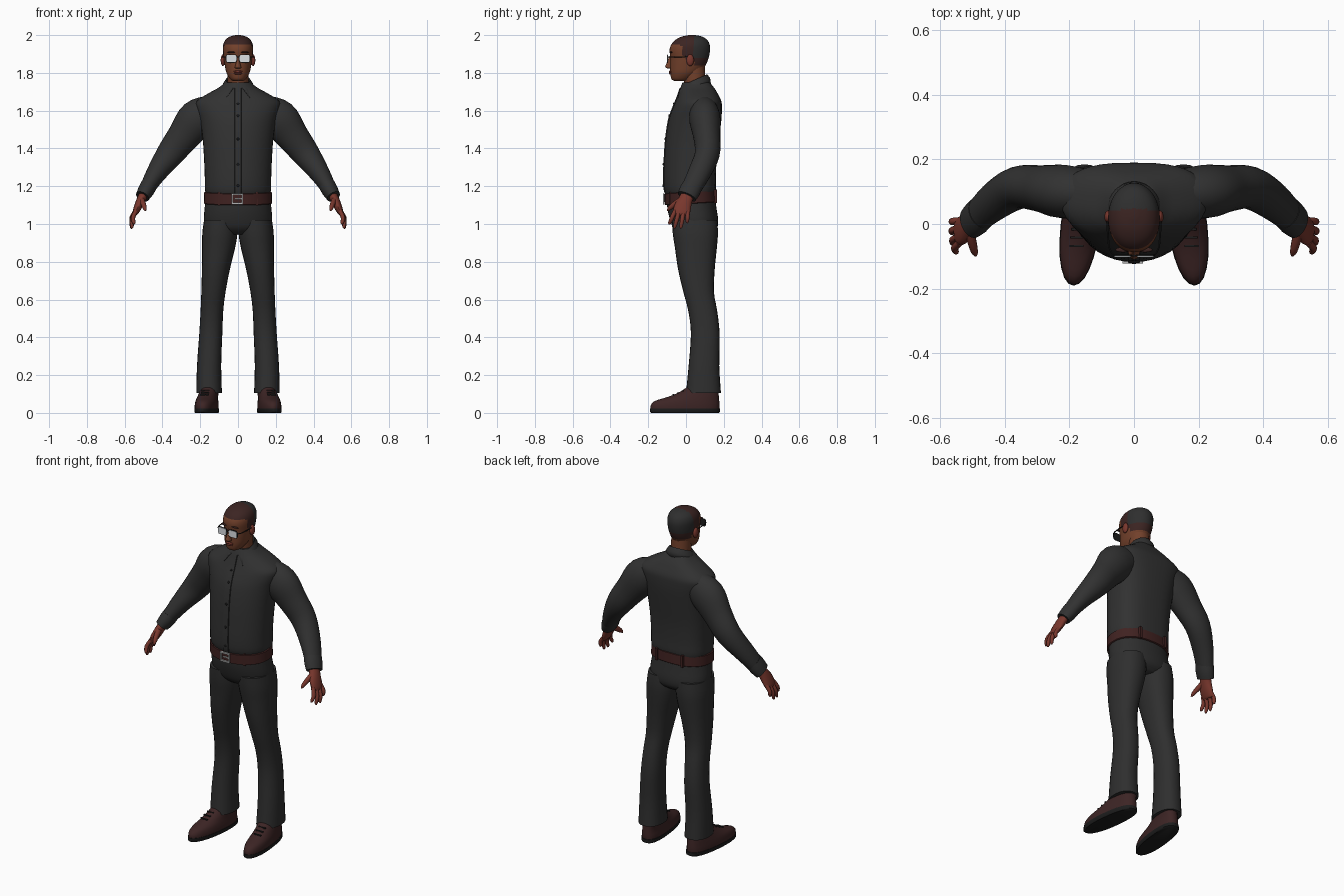
import bpy, bmesh, math
from mathutils import Vector

cube = bpy.data.objects.get("Cube")
if cube:
    bpy.data.objects.remove(cube, do_unlink=True)


def material(name, r, g, b):
    m = bpy.data.materials.new(name)
    m.use_nodes = True
    m.diffuse_color = (r, g, b, 1)
    bsdf = m.node_tree.nodes["Principled BSDF"]
    bsdf.inputs["Base Color"].default_value = (r, g, b, 1)
    bsdf.inputs["Roughness"].default_value = 0.8
    return m


SHIRT = material("charcoal shirt", 0.031, 0.031, 0.031)
TROUSER = material("dark grey cloth", 0.028, 0.028, 0.028)
FACE = material("brown skin", 0.17, 0.052, 0.024)
HAND = material("reddish brown skin", 0.19, 0.038, 0.026)
HAIR = material("dark brown hair", 0.045, 0.018, 0.016)
SHOE = material("dark brown leather", 0.046, 0.018, 0.018)
BELT = material("red brown leather", 0.052, 0.016, 0.015)
METAL = material("silver metal", 0.45, 0.45, 0.45)
LENS = material("pale lens", 0.72, 0.75, 0.78)
BLACK = material("black rubber", 0.012, 0.012, 0.012)


def finish(name, bm, mats, mirror=False, angle=45):
    bmesh.ops.recalc_face_normals(bm, faces=bm.faces)
    me = bpy.data.meshes.new(name)
    bm.to_mesh(me)
    bm.free()
    for m in mats:
        me.materials.append(m)
    for p in me.polygons:
        p.use_smooth = True
    me.set_sharp_from_angle(angle=math.radians(angle))
    ob = bpy.data.objects.new(name, me)
    bpy.context.collection.objects.link(ob)
    if mirror:
        ob.modifiers.new("Mirror", "MIRROR")
    return ob


def dense(rows, k):
    """Smoothly interpolate section rows (x, y, z, half width, half depth)."""
    v = [Vector(r) for r in rows]
    out = []
    for i in range(len(v) - 1):
        p0, p1, p2, p3 = v[max(i - 1, 0)], v[i], v[i + 1], v[min(i + 2, len(v) - 1)]
        for j in range(k):
            t = j / k
            out.append(p1 + (p2 - p0) * (t / 2) + (2 * p0 - 5 * p1 + 4 * p2 - p3) * (t * t / 2)
                       + (3 * p1 - p0 - 3 * p2 + p3) * (t ** 3 / 2))
    return out + [v[-1]]


def loft(name, rows, mats, n=24, k=3, flat=True, back=2, front=2, mirror=False, warp=None, rule=None):
    """Skin sections: level ones when flat, otherwise square to the path."""
    rows = dense(rows, k)
    bm = bmesh.new()
    rings = []
    for i, r in enumerate(rows):
        u, v = Vector((1, 0, 0)), Vector((0, 1, 0))
        if not flat:
            t = (rows[min(i + 1, len(rows) - 1)] - rows[max(i - 1, 0)]).to_3d().normalized()
            u = t.cross(v).normalized()
            v = t.cross(u) * (1 if t.cross(u).y > 0 else -1)
        ring = []
        for j in range(n):
            c, s = math.cos(math.tau * j / n), math.sin(math.tau * j / n)
            e = 2 / (back if s > 0 else front)
            co = Vector(r[:3]) + u * (r[3] * math.copysign(abs(c) ** e, c)) \
                + v * (r[4] * math.copysign(abs(s) ** e, s))
            ring.append(bm.verts.new(warp(co) if warp else co))
        rings.append(ring)
    for a, b in zip(rings, rings[1:]):
        for j in range(n):
            bm.faces.new((a[j], a[(j + 1) % n], b[(j + 1) % n], b[j]))
    bm.faces.new(rings[0])
    bm.faces.new(rings[-1])
    if rule:
        for f in bm.faces:
            f.material_index = rule(f.calc_center_median())
    return finish(name, bm, mats, mirror)


def span(z, y0, y1, rx, x=0):
    """Level section reaching from y0 to y1."""
    return (x, (y0 + y1) / 2, z, rx, (y1 - y0) / 2)


def box(name, loc, size, mat, mirror=False, bevel=0.0):
    bm = bmesh.new()
    bmesh.ops.create_cube(bm, size=1)
    for v in bm.verts:
        v.co = Vector(loc) + Vector(a * b for a, b in zip(v.co, size))
    if bevel:
        edges = [e for e in bm.edges if abs((e.verts[0].co - e.verts[1].co).y) > size[1] / 2]
        bmesh.ops.bevel(bm, geom=edges, offset=bevel, segments=3, affect="EDGES", profile=0.5)
    return finish(name, bm, [mat], mirror, 30)


def ball(name, loc, size, mat, mirror=False):
    bm = bmesh.new()
    bmesh.ops.create_uvsphere(bm, u_segments=14, v_segments=10, radius=1)
    for v in bm.verts:
        v.co = Vector(loc) + Vector(a * b for a, b in zip(v.co, size))
    return finish(name, bm, [mat], mirror)


# Shirt body
torso = [span(1.155, -.105, .15, .168), span(1.185, -.115, .158, .175), span(1.25, -.118, .158, .176),
         span(1.35, -.114, .163, .18), span(1.45, -.107, .175, .187), span(1.55, -.092, .187, .202),
         span(1.61, -.072, .19, .22), span(1.65, -.055, .187, .22), span(1.69, -.04, .168, .16),
         span(1.72, -.03, .15, .105), span(1.75, -.018, .125, .068)]
loft("shirt_body", torso, [SHIRT], n=36, back=2.8)

# Button strip follows the chest line
bm = bmesh.new()
last = None
for r in dense(torso, 3)[1:-3]:
    y = r[1] - r[4] - .004
    pair = [bm.verts.new((x, y + d, r[2])) for x, d in ((-.019, .008), (-.017, 0), (.017, 0), (.019, .008))]
    if last:
        for j in range(3):
            bm.faces.new((last[j], last[j + 1], pair[j + 1], pair[j]))
    last = pair
finish("shirt_placket", bm, [SHIRT], angle=25)
for i, r in enumerate(dense(torso, 3)[4:23:4]):
    ball(f"shirt_button_{i + 1}", (0, r[1] - r[4] - .004, r[2]), (.007, .004, .007), BLACK)

# Folded collar, open at the front with hanging points
bm = bmesh.new()
cols = []
steps = 28
for i in range(steps + 1):
    t = -1 + 2 * i / steps
    fall = max(0, abs(t) - .55) / .45
    a, b = math.radians(168) * t, math.radians(142) * t
    y = .045 + .068 * math.cos(a)
    top = Vector((.064 * math.sin(a), y, 1.74 + .44 * y))
    y2 = .045 + (.085 + .025 * fall) * math.cos(b)
    low = Vector(((.088 + .02 * fall) * math.sin(b), y2, top.z - .055 - .018 * fall))
    stand = Vector((top.x * .93, .045 + (top.y - .045) * .93, top.z - .05))
    mid = top.lerp(low, .35) + Vector((math.sin(b), math.cos(b), 0)) * .006
    cols.append([bm.verts.new(p) for p in (stand, top, mid, low)])
for a, b in zip(cols, cols[1:]):
    for j in range(3):
        bm.faces.new((a[j], b[j], b[j + 1], a[j + 1]))
collar = finish("shirt_collar", bm, [SHIRT], angle=50)
solid = collar.modifiers.new("Thickness", "SOLIDIFY")
solid.thickness, solid.offset = .006, 0

# Sleeves and cuffs
loft("sleeves", [(.13, .095, 1.60, .085, .07), (.215, .10, 1.555, .104, .083), (.288, .11, 1.465, .086, .072),
                 (.36, .112, 1.37, .073, .066), (.435, .068, 1.265, .053, .06), (.497, .012, 1.16, .036, .05)],
     [SHIRT], k=4, flat=False, mirror=True)
loft("cuffs", [(.472, .036, 1.205, .044, .054), (.488, .02, 1.175, .043, .056), (.506, .004, 1.145, .037, .052)],
     [SHIRT], k=2, flat=False, mirror=True)

# Hands
loft("palms", [(.494, .015, 1.165, .023, .036), (.512, -.002, 1.13, .024, .037), (.53, -.018, 1.09, .021, .045),
               (.546, -.024, 1.055, .014, .043), (.549, -.025, 1.045, .006, .036)],
     [HAND], n=16, flat=False, mirror=True)
for name, base, tip in (("index", -.058, (.553, -.09, .998)), ("middle", -.036, (.564, -.062, .976)),
                        ("ring", -.012, (.567, -.028, .976)), ("little", .01, (.566, .006, 1.005))):
    a, b = Vector((.54, base, 1.07)), Vector(tip)
    m = a.lerp(b, .5) + Vector((.009, 0, 0))
    loft(name + "_fingers", [(*a, .011, .011), (*m, .0115, .0115), (*a.lerp(b, .88), .009, .009), (*b, .003, .003)],
         [HAND], n=10, flat=False, mirror=True)
loft("thumbs", [(.512, -.012, 1.135, .016, .018), (.502, -.055, 1.108, .014, .016), (.494, -.085, 1.085, .011, .012),
                (.49, -.098, 1.07, .004, .004)], [HAND], n=10, flat=False, mirror=True)

# Trousers
loft("trouser_seat", [span(.945, -.03, .13, .12), span(.975, -.065, .163, .168), span(1.02, -.084, .17, .181),
                      span(1.08, -.098, .162, .177), span(1.15, -.104, .152, .17)], [TROUSER], n=32, back=2.3)
loft("trouser_legs", [span(.105, .0, .185, .068, .153), span(.25, .014, .176, .064, .153),
                      span(.42, .026, .178, .061, .144), span(.54, .012, .165, .06, .138),
                      span(.64, -.014, .148, .064, .13), span(.76, -.042, .152, .074, .117),
                      span(.87, -.058, .163, .087, .103), span(.95, -.07, .169, .093, .096),
                      span(1.02, -.075, .165, .088, .092)], [TROUSER], back=2.3, front=2.2, mirror=True)

# Belt with loops and buckle
def tilt(co):
    return co + Vector((0, 0, co.y * .06))


loft("belt", [span(1.106, -.106, .160, .177), span(1.109, -.112, .164, .181), span(1.166, -.114, .161, .179),
              span(1.169, -.106, .155, .173)], [BELT], n=32, k=1, back=2.4, warp=tilt)
box("front_belt_loops", (.1, -.072, 1.134), (.014, .03, .072), BELT, True)
box("back_belt_loops", (.085, .157, 1.147), (.014, .016, .07), BELT, True)
for z in (1.109, 1.158):
    box("buckle_bar", (-.004, -.118, z), (.062, .009, .009), METAL)
for x in (-.031, .023):
    box("buckle_side", (x, -.118, 1.1335), (.009, .009, .05), METAL)
box("buckle_prong", (.004, -.118, 1.134), (.044, .007, .007), METAL)

# Shoes turn slightly outward
def splay(co):
    return co + Vector((-.11 * co.y, 0, 0))


loft("shoe_soles", [span(0, -.185, .174, .056, .166), span(.005, -.191, .18, .061, .166),
                    span(.024, -.191, .18, .061, .166)], [BLACK], k=1, back=2.6, front=2.1, mirror=True, warp=splay)
loft("shoe_uppers", [span(.02, -.188, .176, .059, .166), span(.042, -.186, .177, .059, .166),
                     span(.064, -.163, .176, .056, .166), span(.085, -.095, .174, .052, .165),
                     span(.11, -.035, .172, .049, .162), span(.14, .01, .17, .045, .158)],
     [SHOE], back=2.5, front=2.1, mirror=True, warp=splay)
for i in range(3):
    box(f"shoe_laces_{i + 1}", (.178 - i * .003, -.068 + i * .026, .096 + i * .011), (.044, .007, .007), BLACK, True)

# Neck and head; hair is coloured above a stepped hairline
loft("neck", [(0, .055, 1.68, .056, .058), (0, .047, 1.75, .055, .057), (0, .04, 1.83, .056, .06)], [FACE])


def hairline(c):
    line = 1.948 if c.y < -.025 else 1.895 if c.y < .005 else 1.868 if c.y < .04 else 1.835
    if c.z < line:
        return 0
    return 2 if c.y > .045 and c.z > 1.875 else 1


loft("head", [span(1.757, -.062, .0, .026), span(1.768, -.077, .03, .042), span(1.80, -.083, .075, .061),
              span(1.84, -.084, .104, .07), span(1.88, -.083, .12, .076), span(1.92, -.087, .127, .08),
              span(1.95, -.078, .125, .078), span(1.975, -.056, .112, .066), span(1.992, -.022, .085, .043),
              span(2.0, .015, .05, .012)], [FACE, HAIR, TROUSER], n=36, k=4, front=2.2, rule=hairline)
loft("nose", [span(1.822, -.096, -.07, .011), span(1.829, -.109, -.07, .018), span(1.84, -.108, -.07, .014),
              span(1.865, -.097, -.07, .009), span(1.89, -.088, -.07, .007)], [FACE], n=12)
ball("upper_lip", (0, -.083, 1.807), (.025, .008, .006), HAND)
ball("lower_lip", (0, -.082, 1.797), (.022, .009, .006), HAND)
ball("ears", (.08, .022, 1.867), (.012, .02, .031), HAND, True)
ball("eyebrows", (.034, -.08, 1.909), (.024, .008, .004), HAIR, True)

# Glasses
box("glasses_rims", (.0355, -.0965, 1.876), (.059, .004, .045), BLACK, True, .012)
box("glasses_lenses", (.0355, -.0995, 1.876), (.053, .004, .039), LENS, True, .01)
box("glasses_bridge", (0, -.0985, 1.884), (.018, .004, .006), BLACK)
loft("glasses_arms", [(.063, -.096, 1.884, .003, .003), (.078, -.07, 1.884, .003, .003),
                      (.083, .02, 1.886, .003, .003)], [BLACK], n=6, k=2, flat=False, mirror=True)
